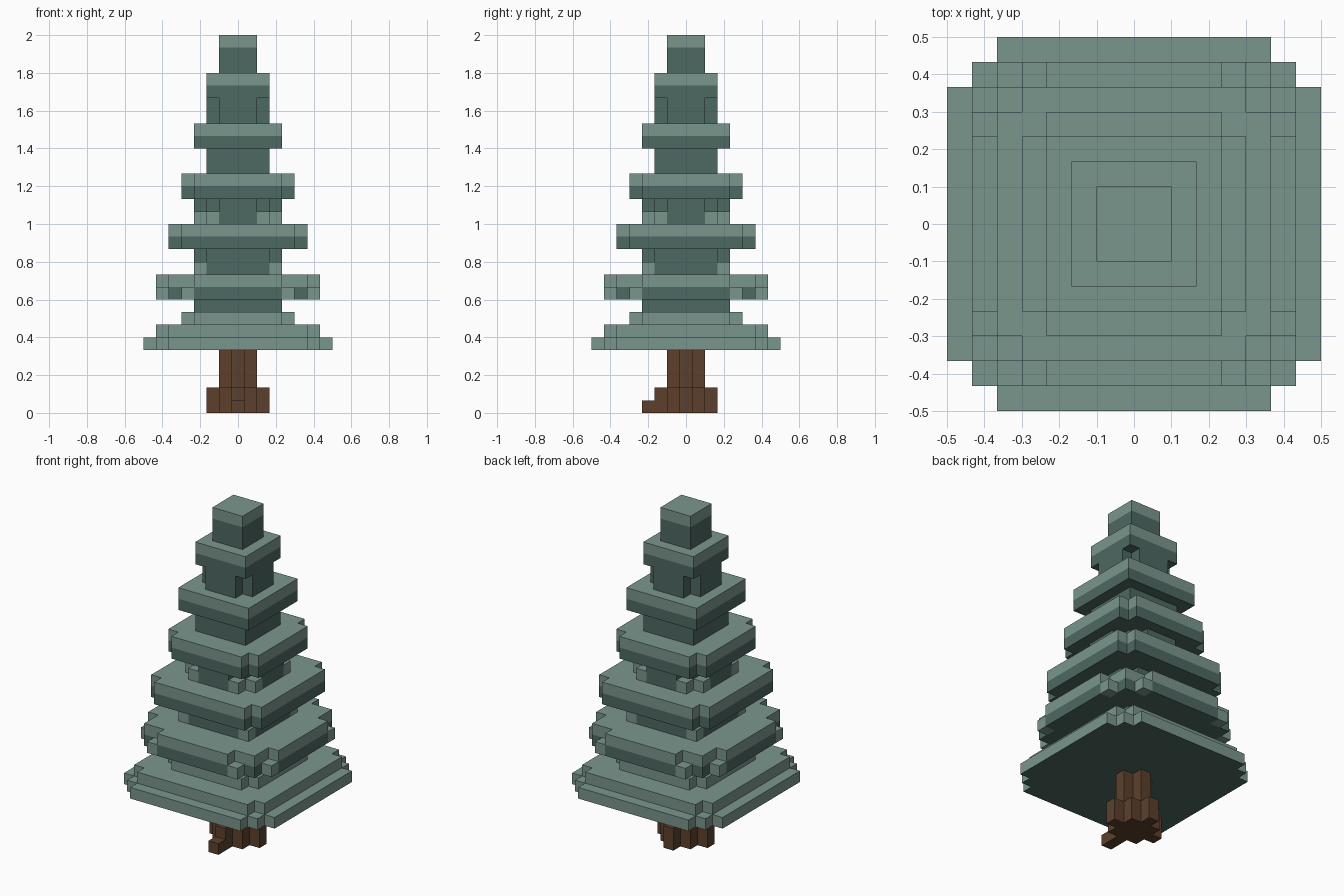
import bpy
import bmesh

# Remove the default cube
cube = bpy.data.objects.get("Cube")
if cube:
    bpy.data.objects.remove(cube, do_unlink=True)

UNIT = 1 / 15  # edge length of one block


def material(name, color):
    mat = bpy.data.materials.new(name)
    mat.use_nodes = True
    mat.diffuse_color = (*color, 1)
    mat.node_tree.nodes["Principled BSDF"].inputs["Base Color"].default_value = (*color, 1)
    return mat


LIGHT, DARK, BARK = range(3)
MATERIALS = [
    material("light_needles", (0.195, 0.305, 0.27)),
    material("dark_needles", (0.076, 0.138, 0.119)),
    material("bark", (0.107, 0.051, 0.025)),
]


def square(half):
    return [(half, half)]


def notched(half):
    """Square plan with one block missing at each corner."""
    return [(half, half - 1), (half - 1, half)]


def stepped(*corners):
    """Plan from a staircase of outer corners, mirrored on the diagonal."""
    steps = list(corners)
    return steps + [(y, x) for x, y in reversed(steps) if x != y]


def outline(steps):
    """Turn one quadrant of corners into a closed four-fold outline."""
    quarter = [steps[0]]
    for (_, y0), (x1, y1) in zip(steps, steps[1:]):
        quarter += [(x1, y0), (x1, y1)]
    points = []
    for _ in range(4):
        points += quarter
        quarter = [(-y, x) for x, y in quarter]
    return points


def slab(bm, points, bottom, top, color):
    """Extrude a flat outline between two block heights; returns its underside."""
    low = [bm.verts.new((x * UNIT, y * UNIT, bottom * UNIT)) for x, y in points]
    high = [bm.verts.new((x * UNIT, y * UNIT, top * UNIT)) for x, y in points]
    under = bm.faces.new(low[::-1])
    faces = [under, bm.faces.new(high)]
    for i in range(len(points)):
        j = (i + 1) % len(points)
        faces.append(bm.faces.new((low[i], low[j], high[j], high[i])))
    for face in faces:
        face.material_index = color
    return under


def block(bm, x, y, level, color):
    corners = [(-.5, -.5), (.5, -.5), (.5, .5), (-.5, .5)]
    slab(bm, [(x + a, y + b) for a, b in corners], level, level + 1, color)


def finish(bm, name):
    mesh = bpy.data.meshes.new(name)
    bm.to_mesh(mesh)
    bm.free()
    for mat in MATERIALS:
        mesh.materials.append(mat)
    bpy.context.collection.objects.link(bpy.data.objects.new(name, mesh))


def tier(name, slabs, tufts=()):
    """Stack of slabs (plan, bottom, top, colour) with light corner tufts."""
    bm = bmesh.new()
    for plan, bottom, top, color in slabs:
        slab(bm, outline(plan), bottom, top, color)
    for a, b, level in tufts:
        for sx in (-1, 1):
            for sy in (-1, 1):
                for x, y in {(a, b), (b, a)}:
                    block(bm, sx * x, sy * y, level, LIGHT)
    finish(bm, name)


# Trunk: stepped foot, cross-shaped stem and one root at the front
bm = bmesh.new()
slab(bm, outline(stepped((2.5, .5), (1.5, 1.5))), 0, 2, BARK)
slab(bm, outline(notched(1.5)), 2, 5, BARK)
block(bm, 0, -3, 0, BARK)
finish(bm, "trunk")

# Lowest skirt with a dark underside inside a light rim
bm = bmesh.new()
under = slab(bm, outline(stepped((7.5, 5.5), (6.5, 6.5))), 5, 6, LIGHT)
bmesh.ops.inset_region(bm, faces=[under], thickness=UNIT, use_even_offset=True)
under.material_index = DARK
finish(bm, "bottom_skirt")

# Branch tiers from bottom to top
tier("lower_skirt", [
    (notched(6.5), 6, 7, LIGHT),
    (notched(4.5), 7, 8, LIGHT),
    (square(3.5), 8, 9, DARK),
])
tier("wide_branches", [
    (stepped((6.5, 3.5), (5.5, 5.5)), 9, 10, DARK),
    (stepped((6.5, 3.5), (5.5, 5.5)), 10, 11, LIGHT),
    (notched(3.5), 11, 13, DARK),
], [(4, 6, 9), (3, 3, 11)])
tier("middle_branches", [
    (notched(5.5), 13, 14, DARK),
    (notched(5.5), 14, 15, LIGHT),
    (stepped((3.5, 1.5), (2.5, 2.5)), 15, 17, DARK),
], [(2, 3, 15)])
tier("upper_branches", [
    (notched(4.5), 17, 18, DARK),
    (notched(4.5), 18, 19, LIGHT),
    (square(2.5), 19, 21, DARK),
])
tier("high_branches", [
    (square(3.5), 21, 22, DARK),
    (square(3.5), 22, 23, LIGHT),
    (notched(2.5), 23, 25, DARK),
])
tier("crown_branches", [
    (square(2.5), 25, 26, DARK),
    (square(2.5), 26, 27, LIGHT),
])
tier("tree_tip", [
    (square(1.5), 27, 29, DARK),
    (square(1.5), 29, 30, LIGHT),
])
